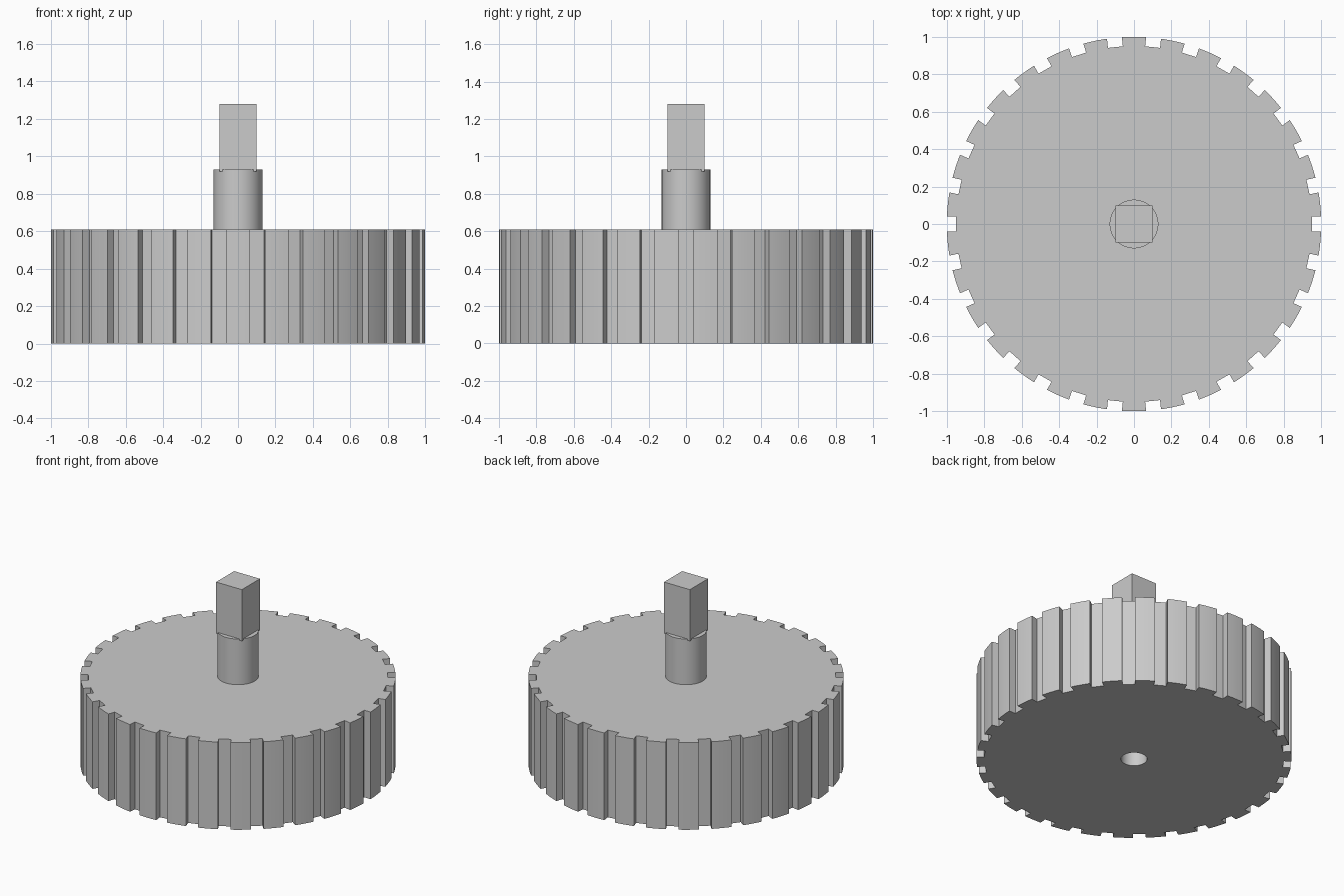
import bpy, bmesh
from math import sin, cos, pi, asin

cube = bpy.data.objects.get("Cube")
if cube:
    bpy.data.objects.remove(cube, do_unlink=True)

grey = bpy.data.materials.new("plain grey")
grey.use_nodes = True
colour = (0.6, 0.6, 0.6, 1)
grey.diffuse_color = colour
grey.node_tree.nodes["Principled BSDF"].inputs["Base Color"].default_value = colour

TEETH = 30
RADIUS = 1.0
FLOOR = 0.95       # distance from the axis to each slot floor
SLOT = 0.04        # half width of a slot
BODY_TOP = 0.61
SHAFT_TOP = 0.93
TOOTH_STEPS = 6


def finish(obj):
    obj.data.materials.clear()
    obj.data.materials.append(grey)
    bpy.ops.object.select_all(action='DESELECT')
    obj.select_set(True)
    bpy.context.view_layer.objects.active = obj
    bpy.ops.object.shade_smooth_by_angle(angle=pi / 6)


def cylinder(name, radius, low, high):
    bpy.ops.mesh.primitive_cylinder_add(
        vertices=64, radius=radius, depth=high - low,
        location=(0, 0, (low + high) / 2))
    obj = bpy.context.object
    obj.name = name
    return obj


# Slotted wheel: parallel-sided slots between curved tooth faces
outline = []
pitch = 2 * pi / TEETH
edge = asin(SLOT / RADIUS)
for i in range(TEETH):
    a = i * pitch
    for side in (-SLOT, SLOT):
        outline.append((FLOOR * cos(a) - side * sin(a),
                        FLOOR * sin(a) + side * cos(a)))
    for k in range(TOOTH_STEPS + 1):
        t = a + edge + (pitch - 2 * edge) * k / TOOTH_STEPS
        outline.append((RADIUS * cos(t), RADIUS * sin(t)))

bm = bmesh.new()
base = bm.faces.new([bm.verts.new((x, y, 0)) for x, y in outline])
top = bmesh.ops.extrude_face_region(bm, geom=[base], use_keep_orig=True)
bmesh.ops.translate(bm, vec=(0, 0, BODY_TOP),
                    verts=[v for v in top["geom"] if isinstance(v, bmesh.types.BMVert)])
bmesh.ops.recalc_face_normals(bm, faces=bm.faces)
mesh = bpy.data.meshes.new("toothed_wheel")
bm.to_mesh(mesh)
bm.free()
wheel = bpy.data.objects.new("toothed_wheel", mesh)
bpy.context.collection.objects.link(wheel)

# Blind bore in the underside
cutter = cylinder("bore_cutter", 0.083, -0.1, 0.5)
cutter.hide_render = True
bore = wheel.modifiers.new("bore", 'BOOLEAN')
bore.operation = 'DIFFERENCE'
bore.solver = 'EXACT'
bore.object = cutter
bpy.context.view_layer.objects.active = wheel
bpy.ops.object.modifier_apply(modifier=bore.name)
bpy.data.objects.remove(cutter, do_unlink=True)
finish(wheel)

# Round shaft
finish(cylinder("round_shaft", 0.13, BODY_TOP - 0.01, SHAFT_TOP))

# Square drive, its corners overhanging the shaft
low, high = SHAFT_TOP - 0.01, 1.28
bpy.ops.mesh.primitive_cube_add(size=1, location=(0, 0, (low + high) / 2))
drive = bpy.context.object
drive.name = "square_drive"
drive.scale = (0.2, 0.2, high - low)
finish(drive)
